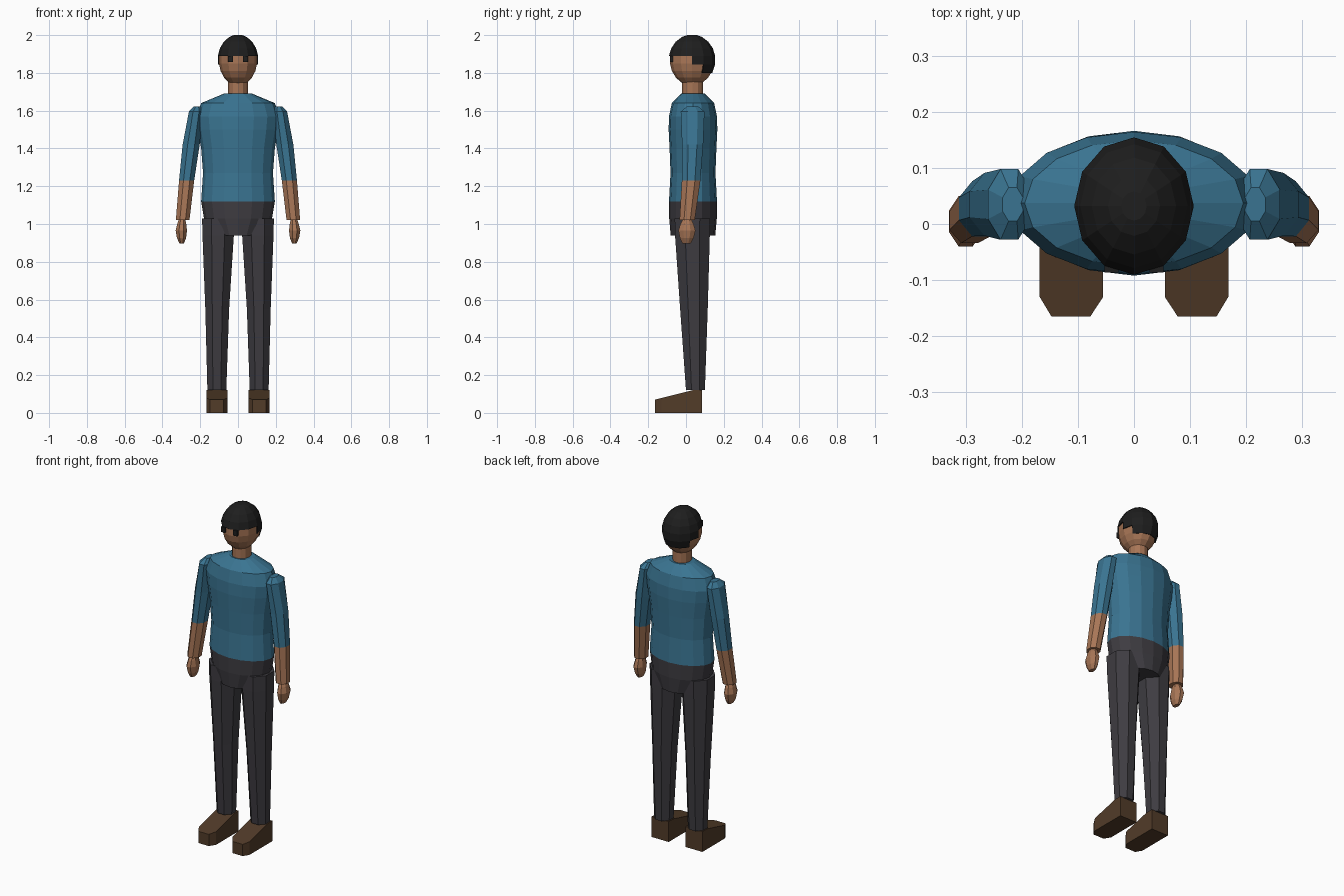
import bpy, bmesh
from math import sin, cos, pi, sqrt

cube = bpy.data.objects.get("Cube")
if cube:
    bpy.data.objects.remove(cube)


def material(name, rgb):
    m = bpy.data.materials.new(name)
    m.use_nodes = True
    m.diffuse_color = (*rgb, 1)
    m.node_tree.nodes["Principled BSDF"].inputs["Base Color"].default_value = (*rgb, 1)
    return m


SHIRT = material("blue shirt", (0.042, 0.175, 0.285))
PANTS = material("charcoal trousers", (0.048, 0.045, 0.053))
SKIN = material("brown skin", (0.39, 0.18, 0.093))
HAIR = material("black hair", (0.013, 0.013, 0.013))
SHOE = material("brown leather", (0.085, 0.045, 0.022))


def finish(name, bm, mat):
    bmesh.ops.recalc_face_normals(bm, faces=bm.faces)
    mesh = bpy.data.meshes.new(name)
    bm.to_mesh(mesh)
    bm.free()
    mesh.materials.append(mat)
    obj = bpy.data.objects.new(name, mesh)
    bpy.context.collection.objects.link(obj)
    return obj


def loft(name, rings, sides, mat, flat=False, keep=None):
    """Join elliptical rings (cx, cy, z, rx, ry); flat turns faces to the axes."""
    bm = bmesh.new()
    turn = pi / sides if flat else 0
    grow = 1 / cos(pi / sides) if flat else 1
    loops = []
    for cx, cy, z, rx, ry in rings:
        loops.append([bm.verts.new((cx + rx * grow * cos(turn + 2 * pi * i / sides),
                                    cy + ry * grow * sin(turn + 2 * pi * i / sides), z))
                      for i in range(sides)])
    for low, high in zip(loops, loops[1:]):
        for i in range(sides):
            j = (i + 1) % sides
            bm.faces.new((low[i], low[j], high[j], high[i]))
    bm.faces.new(loops[0])
    bm.faces.new(loops[-1])
    if keep:
        drop = [f for f in bm.faces if not keep(f.calc_center_median(), f)]
        bmesh.ops.delete(bm, geom=drop, context="FACES")
    return finish(name, bm, mat)


# Torso, hips and neck share one front-to-back centre
MID = 0.037
loft("shirt", [(0, MID, z, rx, ry) for z, rx, ry in (
    (1.12, .195, .127), (1.27, .185, .119), (1.40, .195, .124), (1.50, .212, .129),
    (1.57, .22, .127), (1.64, .195, .112), (1.69, .075, .062))], 16, SHIRT)
loft("trouser_hips", [(0, MID, z, rx, ry) for z, rx, ry in (
    (.94, .12, .118), (1.03, .18, .126), (1.12, .195, .127))], 16, PANTS)
loft("neck", [(0, .035, 1.67, .052, .055), (0, .035, 1.77, .052, .055)], 12, SKIN)


# Head and stepped hair follow the same ellipsoid
def egg(z, offset):
    s = sqrt(max(0, 1 - ((z - 1.868) / .135) ** 2))
    return (0, .032, z, (.108 - offset) * s, (.124 - offset) * s)


loft("head", [egg(z, .006) for z in
              (1.736, 1.75, 1.775, 1.81, 1.85, 1.89, 1.93, 1.97)], 12, SKIN)


def hair_face(c, f):
    if len(f.verts) > 4:
        return c.z > 1.9
    return c.z > 1.89 or (c.z > 1.845 and c.y > .035) or c.y > .1


hair = loft("hair", [egg(z, 0) for z in
                     (1.80, 1.845, 1.89, 1.93, 1.965, 1.99, 2.0)], 12, HAIR, keep=hair_face)
shell = hair.modifiers.new("thickness", "SOLIDIFY")
shell.thickness = .01
shell.offset = -1


def block(name, outline, height, mat):
    """Raise a plan outline from the ground to height(y)."""
    bm = bmesh.new()
    low = [bm.verts.new((x, y, 0)) for x, y in outline]
    high = [bm.verts.new((x, y, height(y))) for x, y in outline]
    bm.faces.new(low)
    bm.faces.new(high)
    for i in range(len(low)):
        j = (i + 1) % len(low)
        bm.faces.new((low[i], low[j], high[j], high[i]))
    return finish(name, bm, mat)


for side, label in ((1, "left"), (-1, "right")):
    def limb(name, rings, mat, sides=8):
        loft(f"{label}_{name}", [(side * r[0], *r[1:]) for r in rings], sides, mat, True)

    # Eye
    bm = bmesh.new()
    bmesh.ops.create_cube(bm, size=1)
    bmesh.ops.scale(bm, vec=(.025, .018, .032), verts=bm.verts)
    bmesh.ops.translate(bm, vec=(side * .04, -.077, 1.874), verts=bm.verts)
    finish(f"{label}_eye", bm, HAIR)

    # Trouser leg
    limb("trouser_leg", [(.112, .05, .12, .05, .05), (.11, .042, .55, .063, .073),
                         (.105, .034, .94, .083, .092), (.105, .034, 1.03, .085, .094)], PANTS)

    # Sleeve with a low domed shoulder, then bare forearm and hand
    elbow = (.272, .027, 1.23, .04, .049)
    limb("sleeve", [elbow, (.248, .035, 1.42, .045, .056),
                    (.222, .035, 1.595, .038, .063), (.216, .035, 1.622, .018, .03)], SHIRT)
    limb("forearm", [(.293, .006, 1.02, .036, .04), elbow], SKIN)
    limb("hand", [(.298, .003, .898, .012, .022), (.299, .004, .925, .024, .036),
                  (.3, .005, .965, .03, .045), (.298, .005, 1.0, .024, .035),
                  (.296, .006, 1.025, .017, .022)], SKIN)

    # Shoe with chamfered toe and sloping upper
    plan = ((.055, .085), (.055, .04), (.055, -.13), (.078, -.165),
            (.147, -.165), (.168, -.13), (.168, .04), (.168, .085))
    block(f"{label}_shoe", [(side * x, y) for x, y in plan],
          lambda y: min(.122, .07 + (y + .165) * .25), SHOE)
